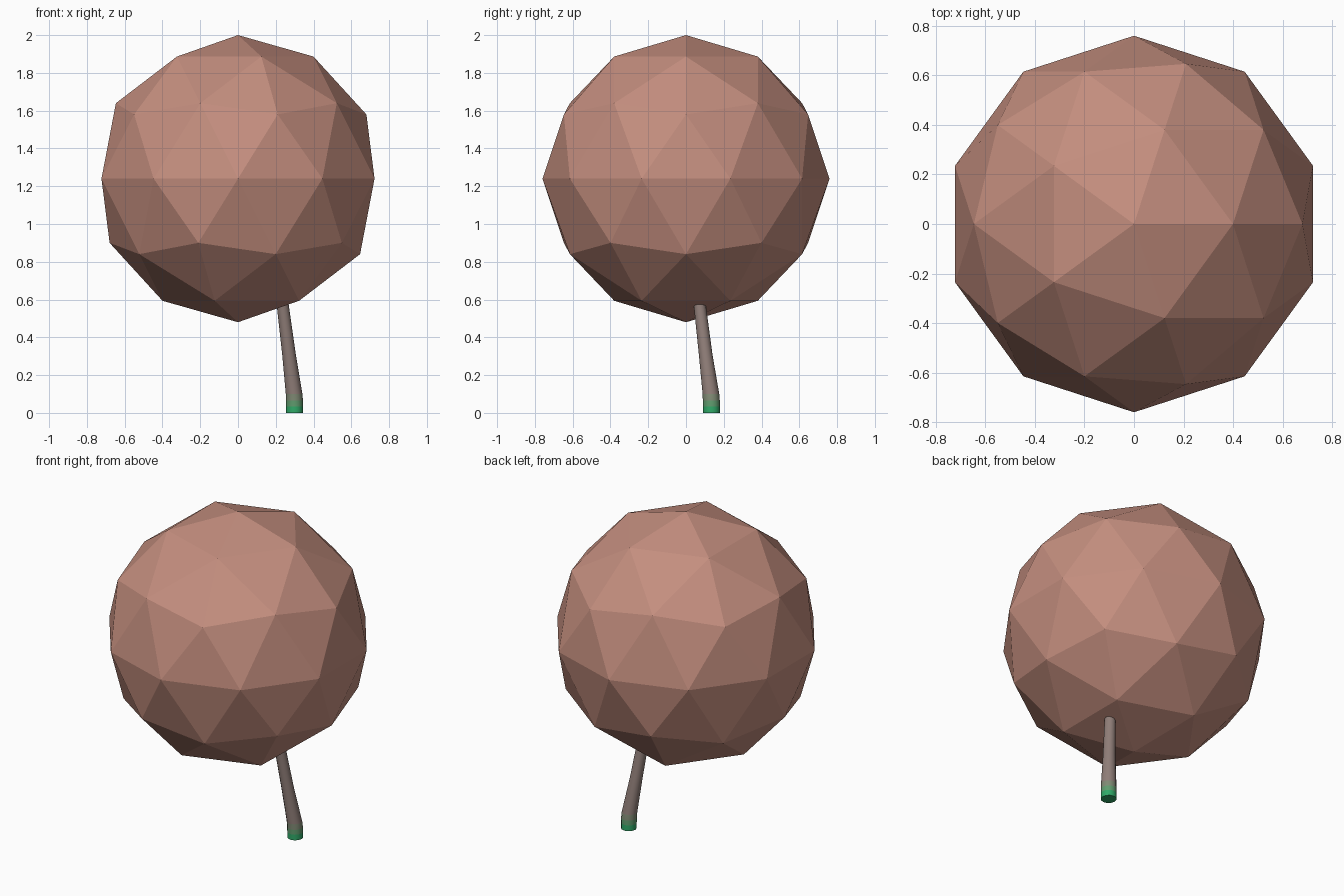
import bpy, bmesh, math
from mathutils import Vector

if "Cube" in bpy.data.objects:
    bpy.data.objects.remove(bpy.data.objects["Cube"])


def material(name, rgb):
    m = bpy.data.materials.new(name)
    m.diffuse_color = (*rgb, 1)
    m.use_nodes = True
    m.node_tree.nodes["Principled BSDF"].inputs["Base Color"].default_value = m.diffuse_color
    return m


# Low-poly canopy
bpy.ops.mesh.primitive_ico_sphere_add(subdivisions=2, radius=0.76, location=(0, 0, 1.24))
crown = bpy.context.object
crown.name = "crown"
crown.data.materials.append(material("crown_brown", (0.55, 0.27, 0.21)))

# Leaning trunk: (x, y, z, radius) for each ring, green at the foot
rings = [(0.30, 0.135, 0, 0.045), (0.30, 0.135, 0.035, 0.045), (0.299, 0.134, 0.065, 0.045),
         (0.297, 0.132, 0.10, 0.044), (0.27, 0.104, 0.31, 0.036),
         (0.237, 0.073, 0.57, 0.032), (0.222, 0.058, 0.70, 0.03)]
SIDES = 12
bm = bmesh.new()
loops = [[bm.verts.new((x + r * math.cos(2 * math.pi * i / SIDES),
                        y + r * math.sin(2 * math.pi * i / SIDES), z)) for i in range(SIDES)]
         for x, y, z, r in rings]
for k in range(len(loops) - 1):
    a, b = loops[k], loops[k + 1]
    for i in range(SIDES):
        j = (i + 1) % SIDES
        f = bm.faces.new((a[i], a[j], b[j], b[i]))
        f.material_index = min(k, 3)
bm.faces.new(loops[0][::-1])
bm.faces.new(loops[-1]).material_index = 3
mesh = bpy.data.meshes.new("trunk")
bm.to_mesh(mesh)
bm.free()
trunk = bpy.data.objects.new("trunk", mesh)
bpy.context.collection.objects.link(trunk)

# Colour fades from green foot to grey-brown bark
green, bark = Vector((0.03, 0.40, 0.14)), Vector((0.28, 0.21, 0.19))
for n, t in enumerate((0.0, 0.35, 0.75, 1.0)):
    mesh.materials.append(material(f"trunk_{n}", green.lerp(bark, t)))

bpy.ops.object.select_all(action='DESELECT')
trunk.select_set(True)
bpy.context.view_layer.objects.active = trunk
bpy.ops.object.shade_smooth_by_angle(angle=math.radians(40))
